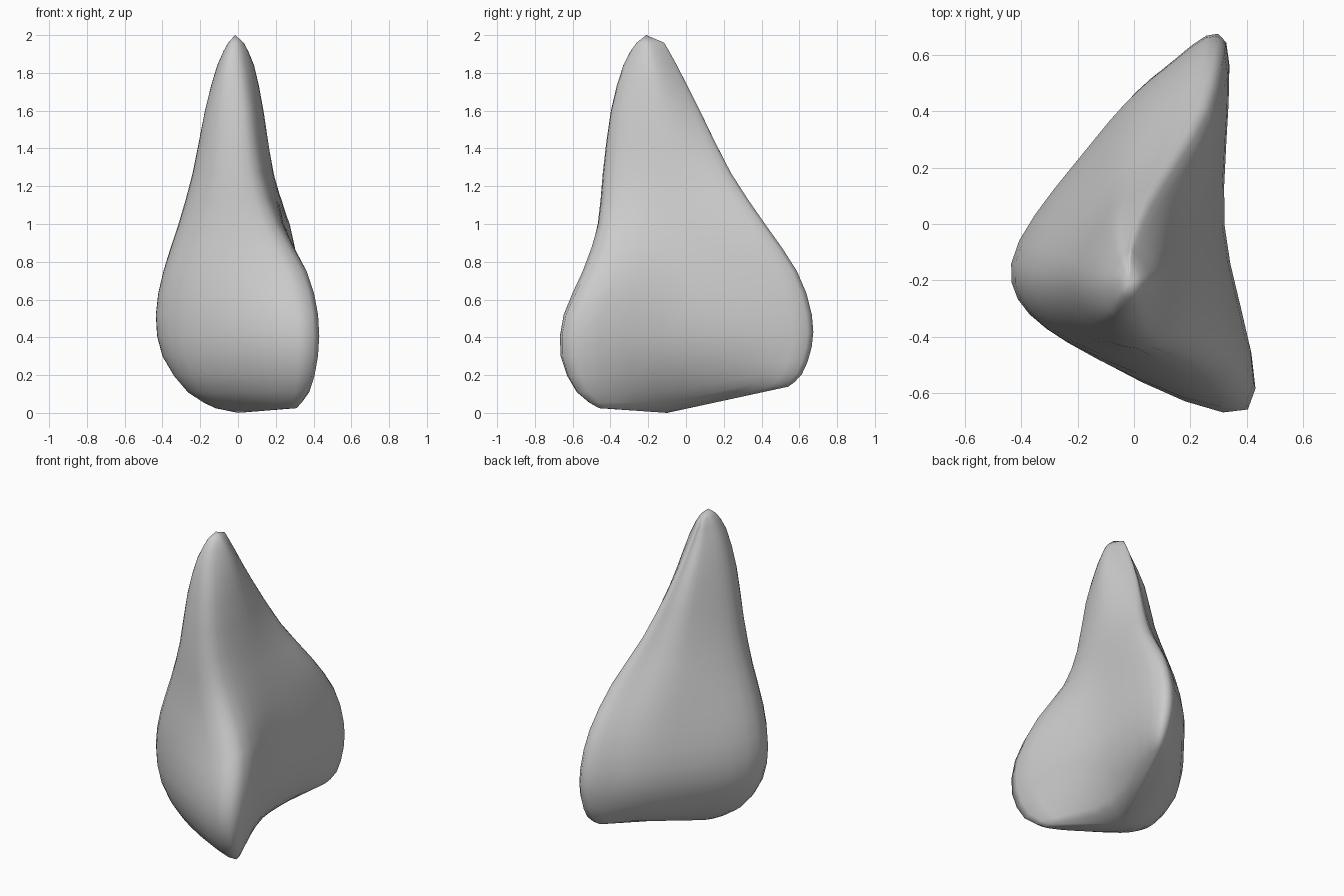
import bpy, bmesh
from mathutils import Vector

if "Cube" in bpy.data.objects:
    bpy.data.objects.remove(bpy.data.objects["Cube"])

# Cross-sections: height, then six (x, y) points counter-clockwise:
# back lobe, back-left side, left lobe, front-left side, front lobe, right side
SECTIONS = [
    (0.025, (.27, .52), (-.01, .15), (-.12, -.11), (-.02, -.27), (.31, -.46), (.13, -.04)),
    (0.11, (.31, .585), (-.08, .23), (-.265, -.14), (-.14, -.345), (.37, -.575), (.215, -.03)),
    (0.30, (.325, .635), (-.13, .285), (-.40, -.14), (-.21, -.41), (.40, -.655), (.30, 0)),
    (0.52, (.325, .635), (-.14, .30), (-.435, -.14), (-.235, -.42), (.395, -.635), (.32, 0)),
    (0.75, (.31, .56), (-.12, .26), (-.395, -.15), (-.21, -.42), (.335, -.525), (.295, 0)),
    (1.00, (.265, .395), (-.10, .19), (-.315, -.17), (-.16, -.405), (.19, -.44), (.245, -.04)),
    (1.27, (.16, .22), (-.09, .09), (-.24, -.18), (-.13, -.395), (.10, -.415), (.185, -.10)),
    (1.60, (.06, .06), (-.08, .005), (-.175, -.20), (-.11, -.36), (.06, -.38), (.135, -.14)),
    (1.84, (.01, -.055), (-.065, -.10), (-.11, -.21), (-.07, -.32), (.025, -.315), (.085, -.18)),
    (1.96, (-.01, -.12), (-.04, -.15), (-.052, -.20), (-.04, -.255), (.005, -.255), (.03, -.20)),
]
AROUND, UP = 5, 2


def spline(a, b, c, d, t):
    return 0.5 * (2 * b + (c - a) * t + (2 * a - 5 * b + 4 * c - d) * t * t
                  + (3 * b - a - 3 * c + d) * t ** 3)


# Smooth each cross-section into a closed ring, with a fuller back lobe
rings = []
for z, *pts in SECTIONS:
    p = [Vector((x, y, z)) for x, y in pts]
    side = p[1] - p[0]
    p.insert(1, p[0] + 0.4 * side + 0.1 * Vector((side.y, -side.x, 0)) * -1
             if side.y > 0 else p[0] + 0.4 * side + 0.1 * Vector((side.y, -side.x, 0)))
    m = len(p)
    rings.append([spline(p[i - 1], p[i], p[(i + 1) % m], p[(i + 2) % m], k / AROUND)
                  for i in range(m) for k in range(AROUND)])

# Smooth between heights
last = len(rings) - 1
levels = []
for i in range(last):
    quad = [rings[min(max(i + o, 0), last)] for o in (-1, 0, 1, 2)]
    for k in range(UP):
        levels.append([spline(*q, k / UP) for q in zip(*quad)])
levels.append(rings[-1])

# The underside rises toward the back
for ring in levels:
    for v in ring:
        v.z += 0.24 * min(max(0, v.y + 0.1), 0.5) * max(0, 1 - v.z / 0.5)

# Skin the rings, closing the tip and the base
bm = bmesh.new()
loops = [[bm.verts.new(v) for v in ring] for ring in levels]
n = len(loops[0])
tip = bm.verts.new((-0.015, -0.21, 2.0))
base = bm.verts.new((0.0, -0.1, 0.0))
for lo, hi in zip(loops, loops[1:]):
    for j in range(n):
        k = (j + 1) % n
        bm.faces.new((lo[j], lo[k], hi[k], hi[j]))
for j in range(n):
    k = (j + 1) % n
    bm.faces.new((loops[-1][j], loops[-1][k], tip))
    bm.faces.new((loops[0][k], loops[0][j], base))
bmesh.ops.recalc_face_normals(bm, faces=bm.faces)
for f in bm.faces:
    f.smooth = True

mesh = bpy.data.meshes.new("pointed_body")
bm.to_mesh(mesh)
bm.free()
body = bpy.data.objects.new("pointed_body", mesh)
bpy.context.collection.objects.link(body)
